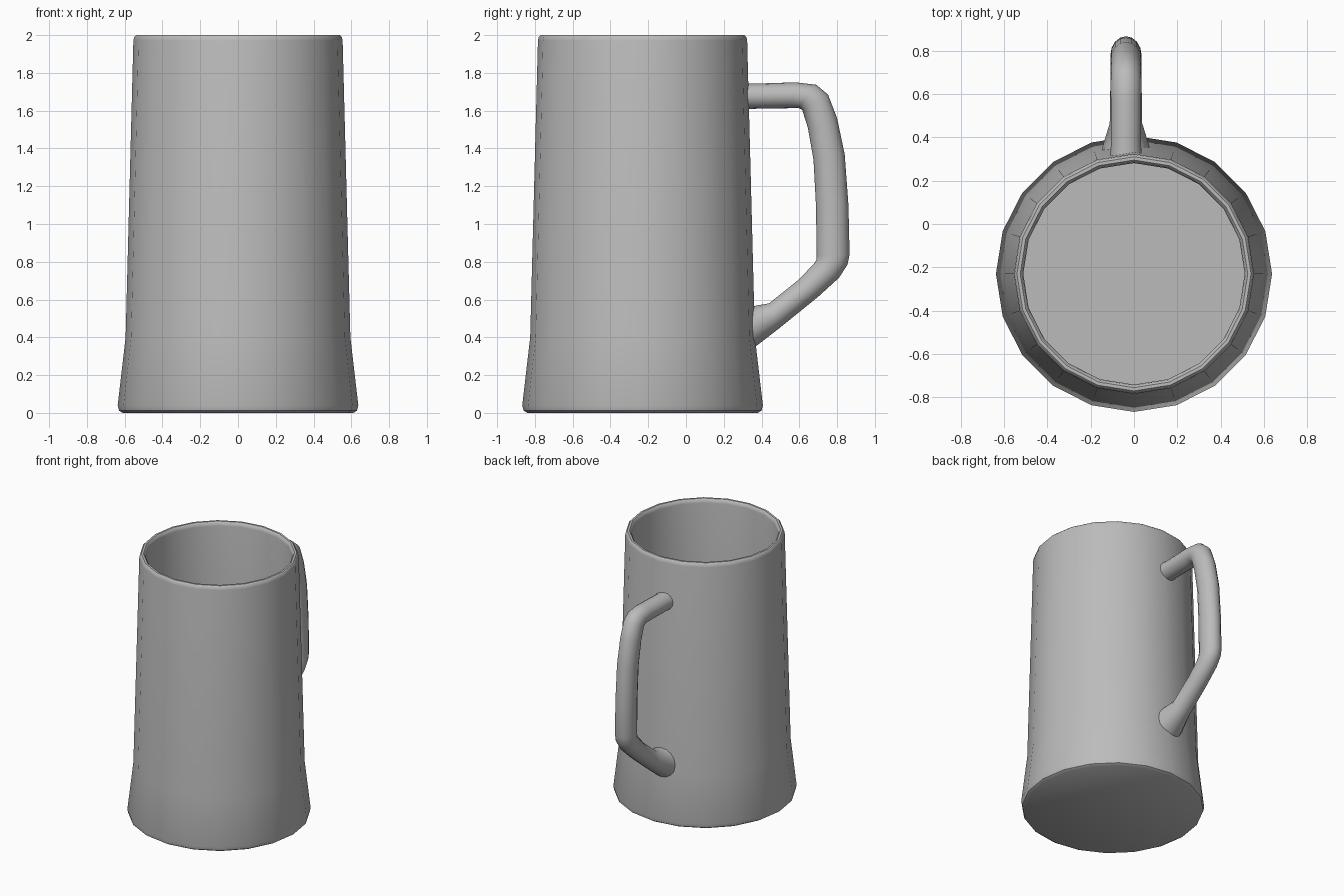
import bpy, bmesh, math
from mathutils import Vector

if "Cube" in bpy.data.objects:
    bpy.data.objects.remove(bpy.data.objects["Cube"], do_unlink=True)

# Single grey material
grey = bpy.data.materials.new("plain grey")
grey.use_nodes = True
colour = (0.5, 0.5, 0.5, 1)
grey.diffuse_color = colour
grey.node_tree.nodes["Principled BSDF"].inputs["Base Color"].default_value = colour

BODY_Y = -0.23
HANDLE_X = -0.037


def skin(name, rings, location, crease):
    """Join equal rings of points into a capped, smooth-shaded tube."""
    bm = bmesh.new()
    loops = [[bm.verts.new(p) for p in ring] for ring in rings]
    n = len(loops[0])
    for a, b in zip(loops, loops[1:]):
        for i in range(n):
            j = (i + 1) % n
            bm.faces.new((a[i], a[j], b[j], b[i]))
    bm.faces.new(loops[0][::-1])
    bm.faces.new(loops[-1])
    bmesh.ops.recalc_face_normals(bm, faces=bm.faces)
    mesh = bpy.data.meshes.new(name)
    bm.to_mesh(mesh)
    bm.free()
    mesh.materials.append(grey)
    obj = bpy.data.objects.new(name, mesh)
    obj.location = location
    bpy.context.collection.objects.link(obj)
    bpy.ops.object.select_all(action="DESELECT")
    obj.select_set(True)
    bpy.context.view_layer.objects.active = obj
    bpy.ops.object.shade_smooth_by_angle(angle=math.radians(crease))
    return obj


def circle(radius, z, sides=20):
    return [(radius * math.sin(math.tau * i / sides),
             -radius * math.cos(math.tau * i / sides), z) for i in range(sides)]


def oval(outer, inner, half_width, sides=16):
    """Cross-section spanning two points of the handle's side outline."""
    a, b = Vector((0, *outer)), Vector((0, *inner))
    mid, half = (a + b) / 2, (a - b) / 2
    return [mid + half * math.cos(math.tau * i / sides)
            + Vector((half_width * math.sin(math.tau * i / sides), 0, 0))
            for i in range(sides)]


# Hollow body: up the outside, over the rim, down the inside to the floor
body_profile = [
    (0.61, 0), (0.63, 0.012), (0.637, 0.04), (0.595, 0.4), (0.554, 1.97),
    (0.55, 1.99), (0.54, 2), (0.525, 2), (0.515, 1.99), (0.511, 1.97),
    (0.54, 0.4), (0.55, 0.14), (0.53, 0.1)]
skin("mug_body", [circle(r, z) for r, z in body_profile], (0, BODY_Y, 0), 40)

# Handle: outer point, inner point, half width, from the top joint to the flared foot
handle_sections = [
    ((0.305, 1.745), (0.305, 1.608), 0.074),
    ((0.36, 1.743), (0.36, 1.61), 0.070),
    ((0.58, 1.75), (0.55, 1.613), 0.070),
    ((0.69, 1.737), (0.595, 1.615), 0.071),
    ((0.752, 1.685), (0.615, 1.605), 0.072),
    ((0.80, 1.56), (0.645, 1.51), 0.072),
    ((0.84, 1.37), (0.675, 1.34), 0.072),
    ((0.86, 1.1), (0.688, 1.1), 0.072),
    ((0.866, 0.84), (0.692, 0.83), 0.072),
    ((0.855, 0.785), (0.69, 0.81), 0.072),
    ((0.81, 0.715), (0.677, 0.79), 0.072),
    ((0.70, 0.615), (0.60, 0.708), 0.072),
    ((0.49, 0.445), (0.44, 0.58), 0.075),
    ((0.36, 0.345), (0.355, 0.565), 0.108),
    ((0.335, 0.33), (0.325, 0.57), 0.112)]
skin("handle", [oval(*s) for s in handle_sections], (HANDLE_X, 0, 0), 60)
